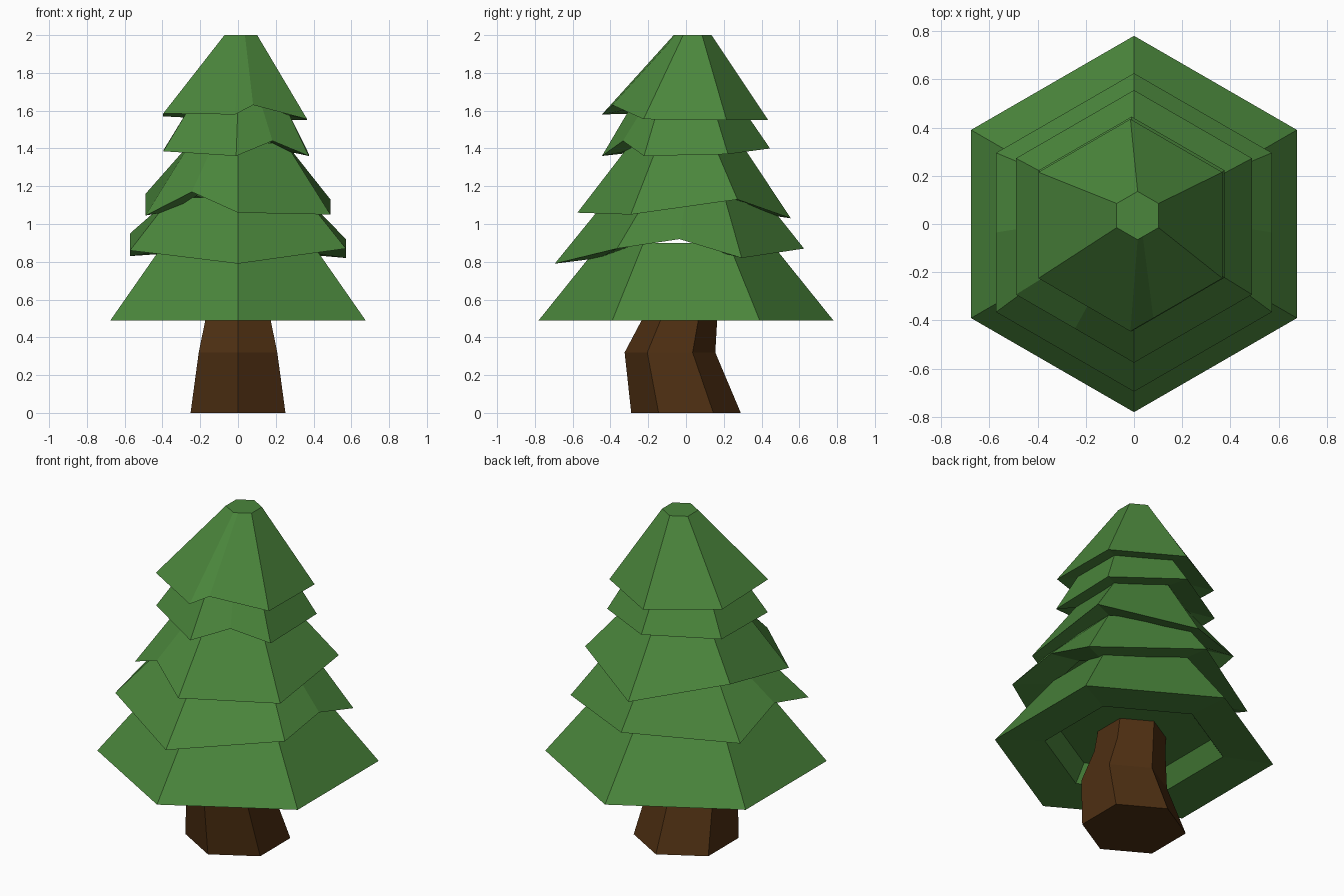
import bpy
import bmesh
from math import sin, cos, radians
from mathutils import Vector

cube = bpy.data.objects.get("Cube")
if cube:
    bpy.data.objects.remove(cube, do_unlink=True)


def make_material(name, rgb):
    mat = bpy.data.materials.new(name)
    mat.use_nodes = True
    color = (*rgb, 1.0)
    mat.diffuse_color = color
    mat.node_tree.nodes["Principled BSDF"].inputs["Base Color"].default_value = color
    return mat


needle_green = make_material("needle green", (0.07, 0.24, 0.045))
bark_brown = make_material("bark brown", (0.075, 0.028, 0.006))


def hexagon(radius, center, heights):
    """Six points, counterclockwise from the front corner."""
    if not isinstance(heights, (list, tuple)):
        heights = [heights] * 6
    points = []
    for i, z in enumerate(heights):
        a = radians(60 * i - 90)
        points.append(Vector((center[0] + radius * cos(a), center[1] + radius * sin(a), z)))
    return points


def split_edges(ring, notches, raised):
    """Add one point on each notched side, at its own height if raised."""
    result = []
    for i, point in enumerate(ring):
        result.append(point)
        if i in notches:
            fraction, z = notches[i]
            middle = point.lerp(ring[(i + 1) % 6], fraction)
            if raised:
                middle.z = z
            result.append(middle)
    return result


def skin(name, rings, mat):
    """Bridge the rings in order and cap both ends."""
    bm = bmesh.new()
    loops = [[bm.verts.new(p) for p in ring] for ring in rings]
    count = len(loops[0])
    for low, high in zip(loops, loops[1:]):
        for i in range(count):
            j = (i + 1) % count
            bm.faces.new((low[i], low[j], high[j], high[i]))
    bm.faces.new(loops[0][::-1])
    bm.faces.new(loops[-1])
    bmesh.ops.recalc_face_normals(bm, faces=bm.faces)
    mesh = bpy.data.meshes.new(name)
    bm.to_mesh(mesh)
    bm.free()
    mesh.materials.append(mat)
    obj = bpy.data.objects.new(name, mesh)
    bpy.context.collection.objects.link(obj)


def tier(name, radius, center, heights, neck, notches={}, recess=0.03):
    """Skirt of branches: hollow underside, uneven rim, narrow neck."""
    rim = split_edges(hexagon(radius, center, heights), notches, True)
    middle = Vector((*center, 0))

    def inset(scale, rise):
        return [middle + Vector(((p.x - middle.x) * scale, (p.y - middle.y) * scale, p.z + rise))
                for p in rim]

    top = split_edges(hexagon(*neck), notches, False)
    skin(name, [inset(0.55, recess + 0.1), inset(0.64, recess), rim, top], needle_green)


# Crooked trunk
skin("trunk", [
    hexagon(0.29, (0, 0), 0),
    hexagon(0.24, (0, -0.085), 0.32),
    hexagon(0.2, (0, -0.035), 0.49),
    hexagon(0.18, (0, 0), 0.75),
], bark_brown)

# Branch tiers, bottom to top
tier("bottom_branches", 0.78, (0, 0), 0.49, (0.45, (0, 0), 0.9), recess=0.02)
tier("lower_branches", 0.66, (0, -0.035), (0.79, 0.87, 0.82, 0.87, 0.83, 0.86),
     (0.41, (0, 0), 1.14), {1: (0.5, 0.92), 4: (0.5, 0.95)})
tier("middle_branches", 0.565, (0, -0.01), (1.06, 1.05, 1.13, 1.03, 1.16, 1.045),
     (0.29, (0, 0), 1.43), {5: (0.5, 1.17)})
tier("upper_branches", 0.445, (-0.01, 0), (1.36, 1.36, 1.37, 1.4, 1.39, 1.385),
     (0.28, (0, 0), 1.64), {0: (0.5, 1.44)})
tier("top_branches", 0.44, (-0.015, -0.005), (1.58, 1.555, 1.55, 1.55, 1.57, 1.585),
     (0.1, (0.015, 0.035), 2), {0: (0.25, 1.63)})
